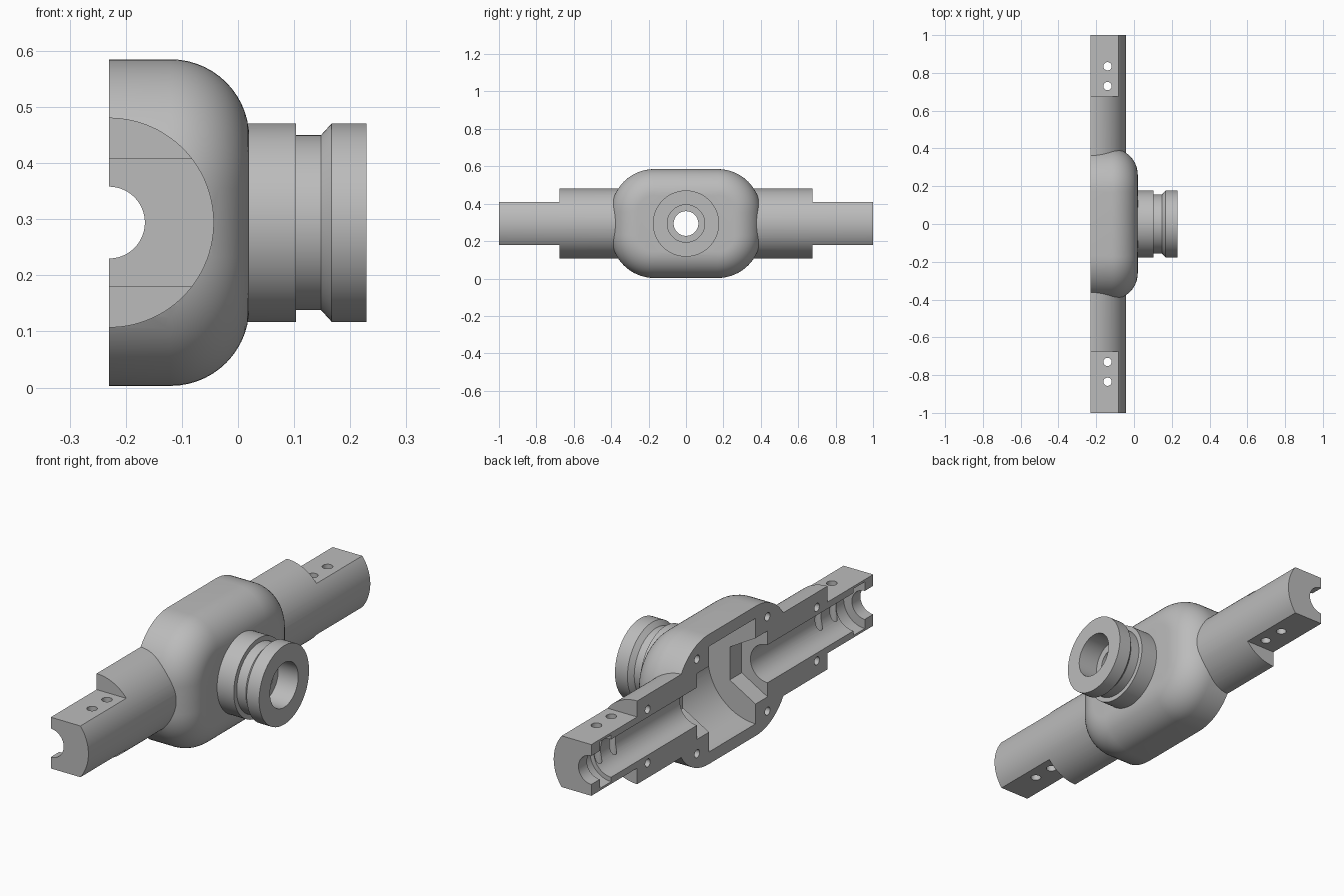
import bpy, bmesh, math
from mathutils import Vector

if "Cube" in bpy.data.objects:
    bpy.data.objects.remove(bpy.data.objects["Cube"])

CUT, ZC = -0.23, 0.294          # split plane and axis height

grey = bpy.data.materials.new("plain grey")
grey.diffuse_color = (0.5, 0.5, 0.5, 1)
grey.use_nodes = True
grey.node_tree.nodes["Principled BSDF"].inputs["Base Color"].default_value = grey.diffuse_color


def loft(name, rings):
    """Closed solid skinned through rings of equal point count."""
    bm = bmesh.new()
    vs = [[bm.verts.new(p) for p in ring] for ring in rings]
    n = len(vs[0])
    for a, b in zip(vs, vs[1:]):
        for i in range(n):
            bm.faces.new((a[i], a[(i + 1) % n], b[(i + 1) % n], b[i]))
    bm.faces.new(vs[0])
    bm.faces.new(vs[-1])
    bmesh.ops.recalc_face_normals(bm, faces=bm.faces[:])
    me = bpy.data.meshes.new(name)
    bm.to_mesh(me)
    bm.free()
    ob = bpy.data.objects.new(name, me)
    bpy.context.collection.objects.link(ob)
    me.materials.append(grey)
    return ob


def lathe(name, profile, axis, centre, n=64, phase=0.0):
    """Solid of revolution; profile is (position along axis, radius)."""
    rings = []
    for t, r in profile:
        ring = []
        for i in range(n):
            a = 2 * math.pi * (i + 0.5) / n + phase
            c, s = r * math.cos(a), r * math.sin(a)
            off = {"x": (t, c, s), "y": (c, t, s), "z": (c, s, t)}[axis]
            ring.append(Vector(centre) + Vector(off))
        rings.append(ring)
    return loft(name, rings)


def box(name, x0, x1, y0, y1, z0, z1):
    return loft(name, [[(x, y0, z0), (x, y1, z0), (x, y1, z1), (x, y0, z1)] for x in (x0, x1)])


def combine(target, tool, op):
    mod = target.modifiers.new(op, "BOOLEAN")
    mod.operation, mod.solver, mod.object = op, "EXACT", tool
    bpy.context.view_layer.objects.active = target
    bpy.ops.object.modifier_apply(modifier=mod.name)
    bpy.data.objects.remove(tool)


def rounded_ring(x, inset):
    """Rounded rectangle in the y-z plane, shrunk by inset."""
    pts, r = [], 0.23 - inset
    for q, (sy, sz) in enumerate([(1, 1), (-1, 1), (-1, -1), (1, -1)]):
        for i in range(17):
            a = math.pi / 2 * (q + i / 16)
            pts.append((x, sy * 0.17 + r * math.cos(a), ZC + sz * 0.061 + r * math.sin(a)))
    return pts


# Rounded central body
R = 0.14
steps = [math.pi / 2 * i / 14 for i in range(15)]
rings = [rounded_ring(-0.35, 0)]
rings += [rounded_ring(0.02 - R + R * math.sin(a), R - R * math.cos(a)) for a in steps]
housing = loft("split_housing", rings)

# Long tube with flats at both ends
axis_centre = (CUT, 0, ZC)
tube = lathe("tube", [(-1, 0.187), (1, 0.187)], "y", axis_centre, 96)
for sy in (-1, 1):
    ys = sorted((sy * 0.675, sy * 1.1))
    for z0, z1 in ((ZC + 0.115, 0.7), (-0.2, ZC - 0.115)):
        combine(tube, box("flat_cutter", -0.6, 0.2, *ys, z0, z1), "DIFFERENCE")
combine(housing, tube, "UNION")

# Side neck with a groove
neck = lathe("neck", [(-0.03, 0.177), (0.103, 0.177), (0.103, 0.156), (0.148, 0.156),
                      (0.167, 0.177), (0.229, 0.177)], "x", (0, 0, ZC), 80)
combine(housing, neck, "UNION")

# Inner chamber, neck bore and counterbore
combine(housing, lathe("chamber", [(-0.165, 0.237), (0.165, 0.237)], "y", axis_centre, 80), "DIFFERENCE")
combine(housing, lathe("neck_bore", [(-0.1, 0.066), (0.13, 0.066), (0.13, 0.1), (0.3, 0.1)],
                       "x", (0, 0, ZC)), "DIFFERENCE")

for sy in (-1, 1):
    # Hexagonal pocket, stepped bore with ring groove
    combine(housing, lathe("hex_pocket", [(sy * 0.1, 0.148), (sy * 0.25, 0.148)],
                           "y", axis_centre, 6, math.pi / 3), "DIFFERENCE")
    combine(housing, lathe("bore", [(sy * 0.12, 0.085), (sy * 0.86, 0.085), (sy * 0.86, 0.105),
                                    (sy * 0.94, 0.105), (sy * 0.94, 0.064), (sy * 1.1, 0.064)],
                           "y", axis_centre), "DIFFERENCE")
    # Vertical screw holes through the flats
    for y in (0.73, 0.835):
        combine(housing, lathe("screw_hole", [(-0.3, 0.022), (0.3, 0.022)], "z",
                               (-0.14, sy * y, ZC), 24), "DIFFERENCE")
    # Blind pin holes in the split face
    for y, z in ((0.25, 0.212), (0.6, 0.12)):
        for sz in (-1, 1):
            combine(housing, lathe("pin_hole", [(-0.1, 0.018), (0.08, 0.018)], "x",
                                   (CUT, sy * y, ZC + sz * z), 20), "DIFFERENCE")

# Split face
combine(housing, box("half_cutter", -0.9, CUT, -1.3, 1.3, -0.4, 1.0), "DIFFERENCE")

bpy.ops.object.select_all(action="DESELECT")
housing.select_set(True)
bpy.context.view_layer.objects.active = housing
bpy.ops.object.shade_smooth_by_angle(angle=math.radians(25))
